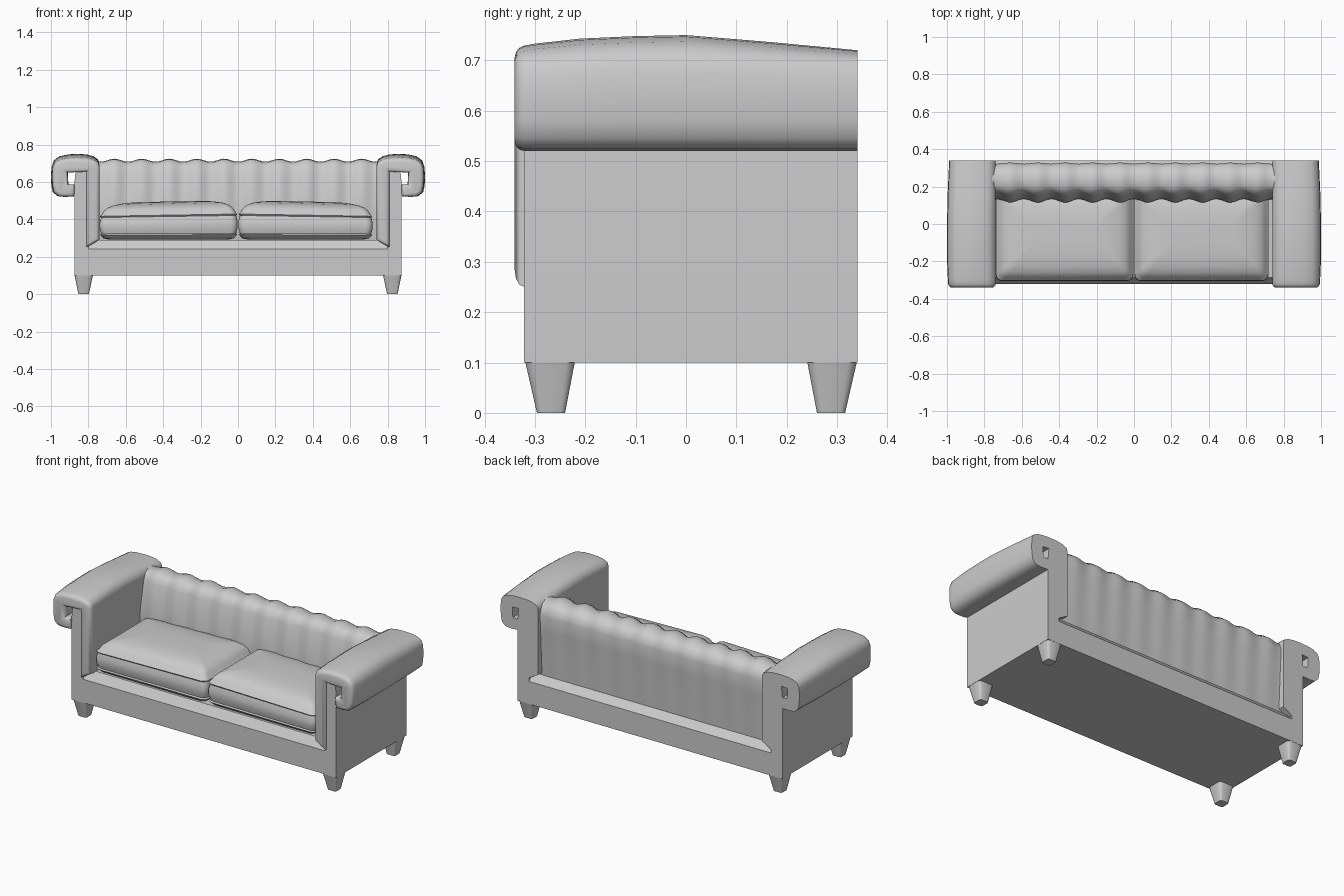
import bpy, bmesh, math

if "Cube" in bpy.data.objects:
    bpy.data.objects.remove(bpy.data.objects["Cube"])


def loft(name, rings, angle=40, bevel_first=0.0):
    """Skin a list of equal-length closed rings and cap both ends."""
    bm = bmesh.new()
    rows = [[bm.verts.new(p) for p in r] for r in rings]
    n = len(rows[0])
    for a, b in zip(rows, rows[1:]):
        for i in range(n):
            j = (i + 1) % n
            bm.faces.new((a[i], a[j], b[j], b[i]))
    first = bm.faces.new(rows[0])
    bm.faces.new(rows[-1][::-1])
    bmesh.ops.recalc_face_normals(bm, faces=bm.faces)
    if bevel_first:
        bmesh.ops.bevel(bm, geom=list(first.edges), offset=bevel_first, segments=3,
                        profile=0.5, affect='EDGES', clamp_overlap=True)
    me = bpy.data.meshes.new(name)
    bm.to_mesh(me)
    bm.free()
    ob = bpy.data.objects.new(name, me)
    bpy.context.collection.objects.link(ob)
    bpy.ops.object.select_all(action='DESELECT')
    ob.select_set(True)
    bpy.context.view_layer.objects.active = ob
    bpy.ops.object.shade_smooth_by_angle(angle=math.radians(angle))
    return ob


def rounded_rect(x0, x1, y0, y1, r, seg, z):
    pts = []
    for k, (cx, cy) in enumerate([(x1 - r, y1 - r), (x0 + r, y1 - r),
                                  (x0 + r, y0 + r), (x1 - r, y0 + r)]):
        for s in range(seg + 1):
            a = math.pi / 2 * (k + s / seg)
            pts.append((cx + r * math.cos(a), cy + r * math.sin(a), z))
    return pts


# Base frame with sloping ledges front and back
base = [(-0.32, 0.1), (-0.32, 0.24), (-0.285, 0.29), (0.29, 0.29), (0.34, 0.235), (0.34, 0.1)]
loft("base_frame", [[(x, y, z) for y, z in base] for x in (-0.83, 0.83)], 30)

# Fluted backrest with scalloped top: (y, z, ripple in y, ripple in z)
back = [(0.15, 0.26, 0, 0), (0.125, 0.42, -0.005, 0), (0.125, 0.5, -0.010, 0),
        (0.145, 0.6, -0.010, 0), (0.158, 0.66, -0.009, 0), (0.172, 0.695, -0.007, 0.006),
        (0.20, 0.712, -0.003, 0.008), (0.24, 0.716, 0, 0.008), (0.28, 0.708, 0, 0.007),
        (0.312, 0.685, 0.003, 0.004), (0.325, 0.64, 0.003, 0), (0.318, 0.55, 0.002, 0),
        (0.302, 0.26, 0, 0)]
rings = []
for i in range(121):
    x = -0.76 + 1.52 * i / 120
    w = -math.cos(2 * math.pi * x / 0.147)
    rings.append([(x, y + ry * w, z + rz * w) for y, z, ry, rz in back])
loft("backrest", rings, 50)

# Scroll cross-section of the padded arm (x, z)
scroll = [(0.74, 0.29), (0.74, 0.69), (0.748, 0.72), (0.775, 0.738), (0.81, 0.747), (0.86, 0.75),
          (0.91, 0.747), (0.955, 0.737), (0.985, 0.715), (0.997, 0.68), (1.0, 0.63), (0.998, 0.58),
          (0.99, 0.545), (0.965, 0.524), (0.93, 0.52), (0.876, 0.522), (0.873, 0.585),
          (0.91, 0.588), (0.913, 0.65), (0.81, 0.655), (0.81, 0.25)]
stations = [(-0.34, -0.024, -0.008), (-0.30, -0.017, -0.005), (-0.21, -0.007, -0.001),
            (-0.1, -0.002, 0), (0, 0, 0), (0.17, -0.014, -0.004), (0.34, -0.03, -0.012)]

# Cushion layers: (inset, z)
layers = [(0.05, 0.292), (0.02, 0.298), (0.008, 0.312), (0.002, 0.318), (0.008, 0.325),
          (0.0, 0.355), (0.0, 0.39), (0.008, 0.42), (0.002, 0.428), (0.01, 0.436),
          (0.022, 0.458), (0.045, 0.477), (0.08, 0.489), (0.13, 0.496), (0.19, 0.499)]

for side, s in (("left", -1), ("right", 1)):
    # Rolled arm padding
    rings = []
    for y, dz, dx in stations:
        rings.append([(s * (x + dx * max(0, (x - 0.88) / 0.12)), y,
                       z + dz * max(0, (z - 0.655) / 0.095)) for x, z in scroll])
    loft(side + "_arm_scroll", rings, 45, 0.02)

    # Outer arm panel
    panel = [(0.80, 0.1), (0.875, 0.1), (0.875, 0.59), (0.868, 0.66), (0.80, 0.66)]
    loft(side + "_arm_panel", [[(s * x, y, z) for x, z in panel] for y in (-0.322, 0.34)], 30)

    # Seat cushion, sagging towards the arm
    outer = 0.74 if s < 0 else 0.72
    x0, x1 = sorted((s * 0.002, s * outer))
    rings = []
    for inset, z in layers:
        ring = rounded_rect(x0 + inset, x1 - inset, -0.305 + inset, 0.19 - inset,
                            max(0.012, 0.035 - inset * 0.15), 4, z)
        out = []
        for x, y, zz in ring:
            t = abs(x) / outer
            drop = 0.02 * t ** 3 * max(0, (zz - 0.3) / 0.2)
            out.append((x, y, zz - drop))
        rings.append(out)
    loft(side + "_seat_cushion", rings, 50)

    # Tapered legs
    for end, yt, yb in (("front", -0.27, -0.268), ("back", 0.29, 0.288)):
        rings = [rounded_rect(s * 0.825 - h, s * 0.825 + h, y - h, y + h, h * 0.35, 2, z)
                 for h, y, z in ((0.028, yb, 0.0), (0.05, yt, 0.105))]
        loft(side + "_" + end + "_leg", rings, 50)
